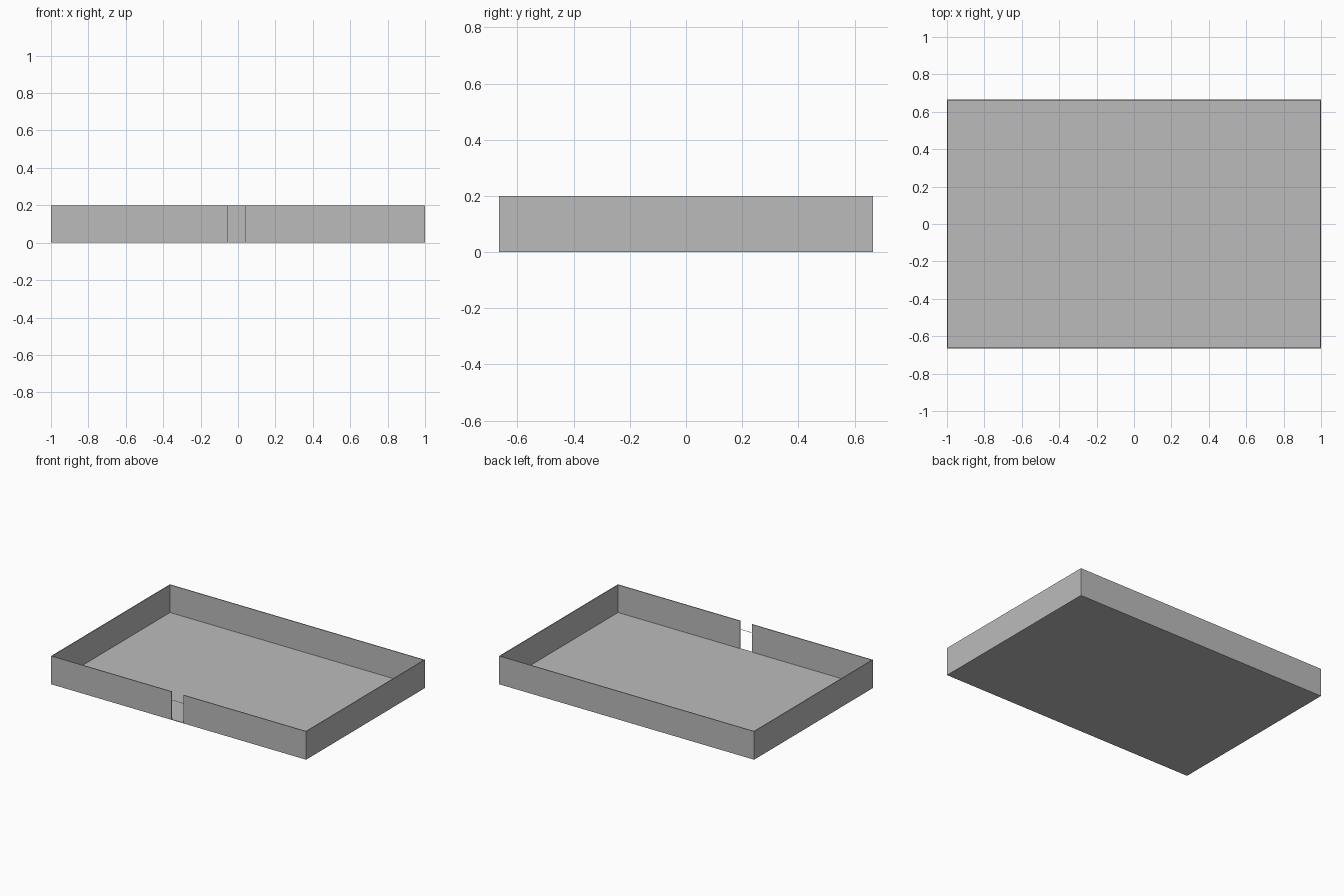
import bpy

if "Cube" in bpy.data.objects:
    bpy.data.objects.remove(bpy.data.objects["Cube"], do_unlink=True)

grey = bpy.data.materials.new("plain grey")
grey.use_nodes = True
colour = (0.5, 0.5, 0.5, 1)
grey.diffuse_color = colour
grey.node_tree.nodes["Principled BSDF"].inputs["Base Color"].default_value = colour

X, Y, H = 1.0, 0.665, 0.2      # half length, half depth, wall height
T, FLOOR = 0.006, 0.004        # wall and floor thickness
GAP_L, GAP_R = -0.055, 0.04    # doorway edges in the front wall


def box(name, x, y, z):
    """Box between the (low, high) limits on each axis."""
    spans = (x, y, z)
    bpy.ops.mesh.primitive_cube_add(size=1, location=[sum(s) / 2 for s in spans])
    ob = bpy.context.object
    ob.name = name
    ob.scale = [s[1] - s[0] for s in spans]
    bpy.ops.object.transform_apply(location=False, rotation=False, scale=True)
    ob.data.materials.append(grey)
    return ob


# Floor slab
box("floor", (-X, X), (-Y, Y), (0, FLOOR))

# Side and back walls
box("right_wall", (-X, -X + T), (-Y, Y), (FLOOR, H))
box("left_wall", (X - T, X), (-Y, Y), (FLOOR, H))
box("back_wall", (-X + T, X - T), (Y - T, Y), (FLOOR, H))

# Front wall in two lengths, either side of the doorway
box("front_wall_right", (-X + T, GAP_L), (-Y, -Y + T), (FLOOR, H))
box("front_wall_left", (GAP_R, X - T), (-Y, -Y + T), (FLOOR, H))

# Hairline rail across the doorway
box("doorway_rail", (GAP_L, GAP_R), (-Y + 0.002, -Y + 0.004), (0.139, 0.141))
